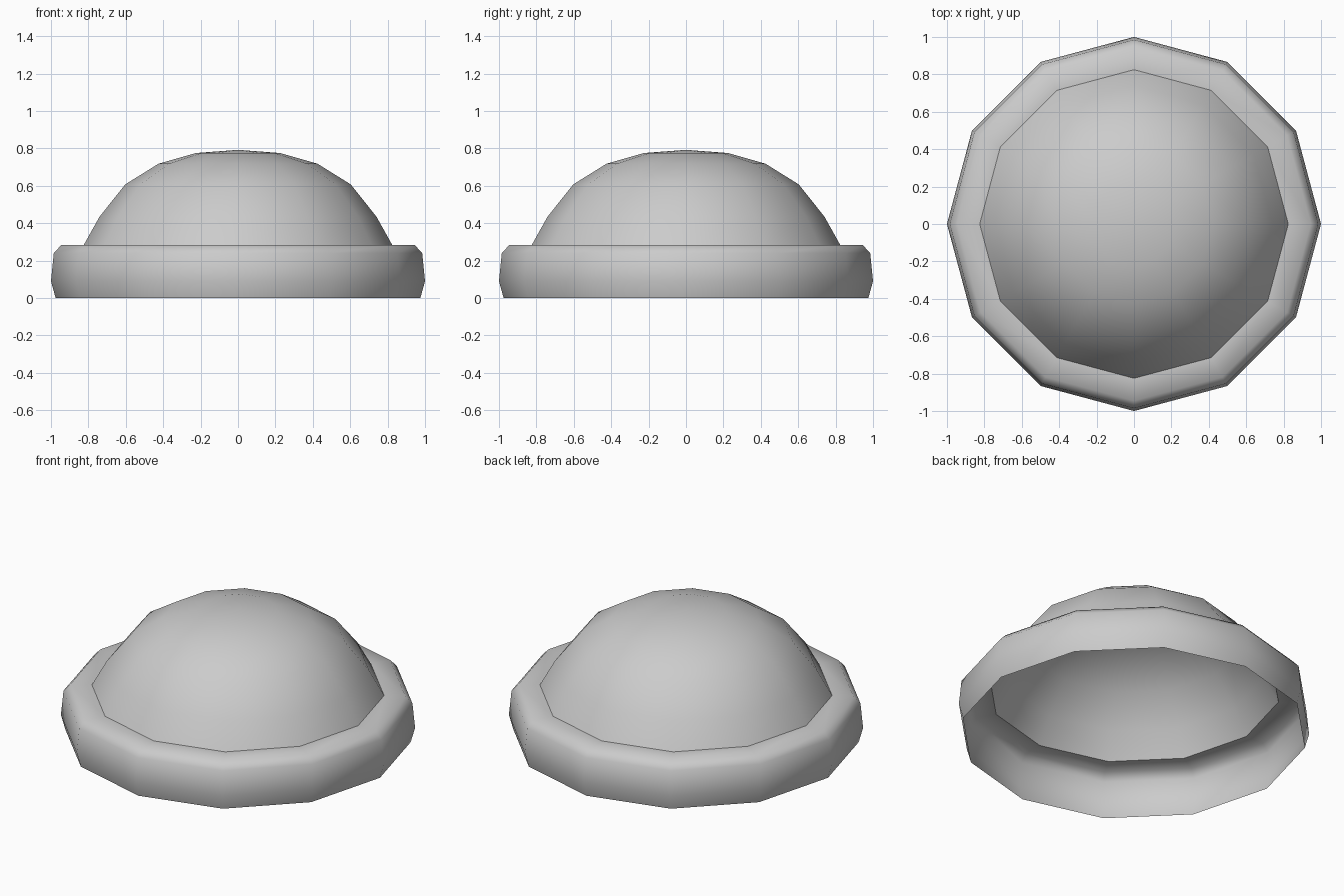
import bpy, bmesh, math

if "Cube" in bpy.data.objects:
    bpy.data.objects.remove(bpy.data.objects["Cube"])

SIDES = 12


def lathe(name, profile):
    """Revolve (radius, height) points, ordered bottom to top, into an open shell."""
    bm = bmesh.new()
    rings = []
    for r, z in profile:
        if r == 0:
            rings.append([bm.verts.new((0, 0, z))] * SIDES)
        else:
            rings.append([bm.verts.new((r * math.cos(2 * math.pi * i / SIDES),
                                        r * math.sin(2 * math.pi * i / SIDES), z))
                          for i in range(SIDES)])
    for low, high in zip(rings, rings[1:]):
        for i in range(SIDES):
            j = (i + 1) % SIDES
            corners = [low[i], low[j], high[j], high[i]]
            bm.faces.new(list(dict.fromkeys(corners)))
    mesh = bpy.data.meshes.new(name)
    bm.to_mesh(mesh)
    bm.free()
    obj = bpy.data.objects.new(name, mesh)
    bpy.context.collection.objects.link(obj)
    mesh.polygons.foreach_set("use_smooth", [True] * len(mesh.polygons))
    return obj


# Rounded outer band with its flat ledge
lathe("rim_band", [(0.975, 0), (1.0, 0.09), (0.985, 0.24), (0.945, 0.283), (0.825, 0.283)])

# Domed cap rising from the inner edge of the ledge
lathe("dome", [(0.825, 0.283), (0.74, 0.435), (0.603, 0.607),
               (0.425, 0.718), (0.225, 0.775), (0, 0.792)])
